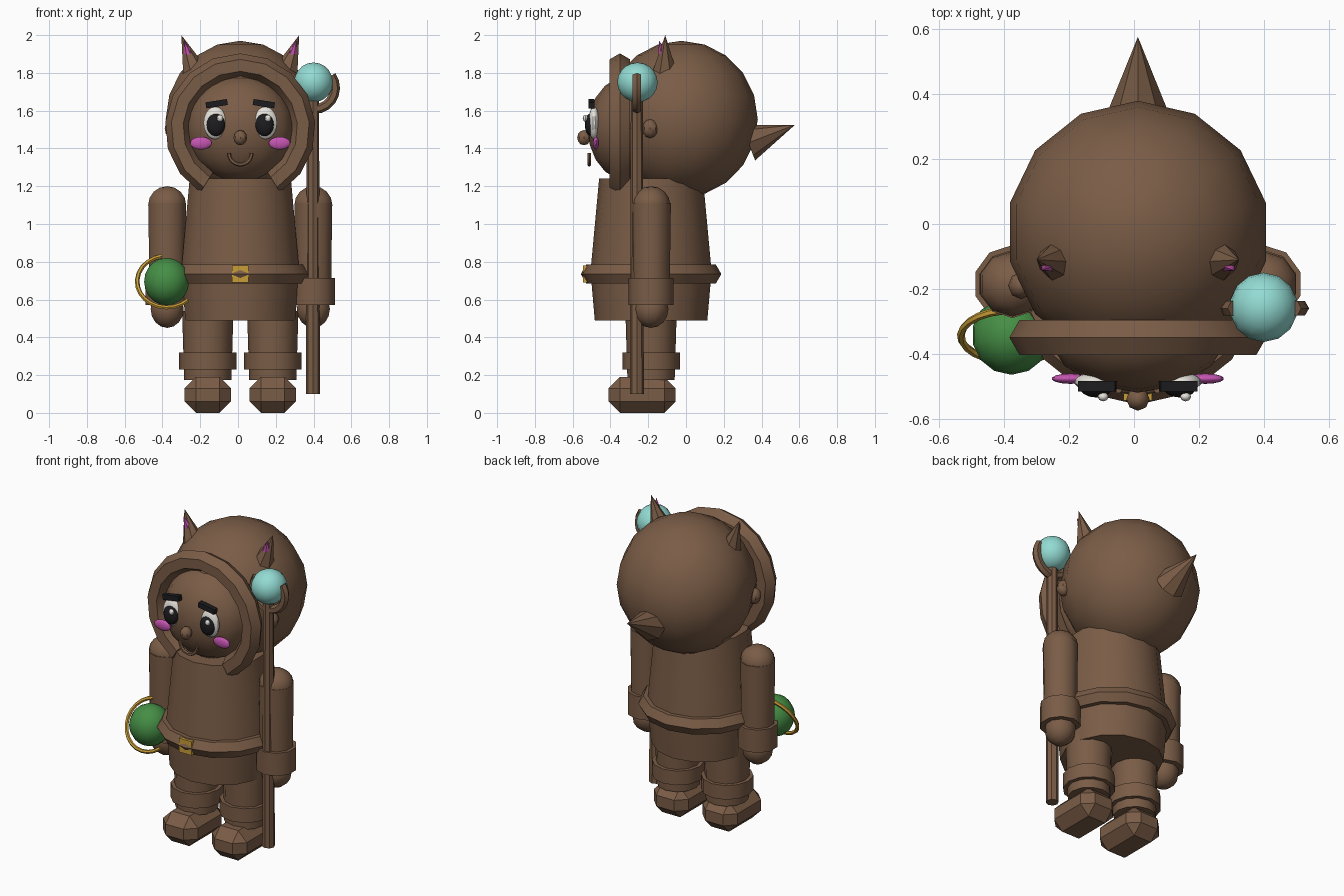
import bpy, bmesh, math
from mathutils import Vector, Matrix

if "Cube" in bpy.data.objects:
    bpy.data.objects.remove(bpy.data.objects["Cube"])

CX = 0.012   # body axis, the side props balance the rest
CY = -0.185  # depth of torso and legs


def material(name, color):
    m = bpy.data.materials.new(name)
    m.diffuse_color = (*color, 1)
    m.use_nodes = True
    m.node_tree.nodes["Principled BSDF"].inputs["Base Color"].default_value = m.diffuse_color
    return m


BROWN = material("brown", (0.195, 0.108, 0.062))
TEAL = material("teal", (0.29, 0.71, 0.65))
GREEN = material("green", (0.06, 0.27, 0.06))
GOLD = material("gold", (0.58, 0.34, 0.04))
PINK = material("pink", (0.56, 0.09, 0.44))
WHITE = material("white", (0.78, 0.75, 0.70))
BLACK = material("black", (0.012, 0.012, 0.014))


def finish(name, bm, mat, smooth=True):
    bmesh.ops.recalc_face_normals(bm, faces=bm.faces[:])
    bmesh.ops.translate(bm, verts=bm.verts[:], vec=(CX, 0, 0))
    mesh = bpy.data.meshes.new(name)
    bm.to_mesh(mesh)
    bm.free()
    mesh.materials.append(mat)
    obj = bpy.data.objects.new(name, mesh)
    bpy.context.collection.objects.link(obj)
    if smooth:
        bpy.ops.object.select_all(action='DESELECT')
        obj.select_set(True)
        bpy.context.view_layer.objects.active = obj
        bpy.ops.object.shade_smooth_by_angle(angle=math.radians(40))
    return obj


def ball(name, center, radii, mat=BROWN, segs=14, rings=10):
    bm = bmesh.new()
    bmesh.ops.create_uvsphere(bm, u_segments=segs, v_segments=rings, radius=1)
    bmesh.ops.transform(bm, verts=bm.verts[:],
                        matrix=Matrix.Translation(center) @ Matrix.Diagonal((*radii, 1)))
    return finish(name, bm, mat)


def cone(name, base, tip, r0, r1, mat=BROWN, segs=14):
    """Capped cone or tube running from base to tip."""
    base, tip = Vector(base), Vector(tip)
    axis = tip - base
    bm = bmesh.new()
    bmesh.ops.create_cone(bm, cap_ends=True, segments=segs, radius1=r0, radius2=r1,
                          depth=axis.length)
    if r1 == 0:
        bmesh.ops.remove_doubles(bm, verts=bm.verts[:], dist=1e-5)
    turn = axis.to_track_quat('Z', 'Y').to_matrix().to_4x4()
    bmesh.ops.transform(bm, verts=bm.verts[:],
                        matrix=Matrix.Translation((base + tip) / 2) @ turn)
    return finish(name, bm, mat)


def box(name, center, size, mat, tilt=0, bevel=0):
    bm = bmesh.new()
    bmesh.ops.create_cube(bm, size=1)
    bmesh.ops.scale(bm, verts=bm.verts[:], vec=size)
    if bevel:
        bmesh.ops.bevel(bm, geom=bm.edges[:], offset=bevel, segments=1, affect='EDGES')
    bmesh.ops.transform(bm, verts=bm.verts[:],
                        matrix=Matrix.Translation(center) @ Matrix.Rotation(tilt, 4, 'Y'))
    return finish(name, bm, mat, smooth=False)


def ring(name, center, major, minor, start, end, mat=BROWN, segs=14, sides=6, tilt=0):
    """Torus arc facing the front, angles in degrees, tipped back by tilt."""
    bm = bmesh.new()
    closed = end - start >= 360
    loops = []
    for i in range(segs if closed else segs + 1):
        a = math.radians(start + (end - start) * i / segs)
        loop = []
        for j in range(sides):
            b = 2 * math.pi * j / sides
            r = major + minor * math.cos(b)
            loop.append(bm.verts.new((r * math.cos(a), minor * math.sin(b), r * math.sin(a))))
        loops.append(loop)
    for i in range(segs):
        p, q = loops[i], loops[(i + 1) % len(loops)]
        for j in range(sides):
            k = (j + 1) % sides
            bm.faces.new((p[j], p[k], q[k], q[j]))
    if not closed:
        bm.faces.new(loops[0])
        bm.faces.new(loops[-1])
    bmesh.ops.transform(bm, verts=bm.verts[:], matrix=Matrix.Translation(center)
                        @ Matrix.Rotation(math.radians(tilt), 4, 'X'))
    return finish(name, bm, mat)


# torso, skirt, belt and buckle
cone("torso", (0, CY, 0.70), (0, CY, 1.24), 0.325, 0.275)
cone("skirt", (0, CY, 0.49), (0, CY, 0.72), 0.298, 0.318)
ring("belt", (0, CY, 0.735), 0.315, 0.057, 90, 450, tilt=90)
box("buckle", (0, -0.525, 0.735), (0.088, 0.04, 0.088), GOLD)

# head, face, hood rim and back spike
ball("head", (0, -0.025, 1.555), (0.405, 0.405, 0.415))
ball("face", (0, -0.30, 1.505), (0.29, 0.22, 0.28))
ring("hood_rim", (0, -0.35, 1.505), 0.335, 0.063, -58, 238)
cone("back_spike", (0, 0.33, 1.43), (0, 0.577, 1.525), 0.1, 0, segs=8)
ball("nose", (0, -0.54, 1.457), (0.036, 0.036, 0.04), segs=8, rings=6)
ring("mouth", (0, -0.512, 1.375), 0.06, 0.011, 180, 360, segs=10)

for s, side in ((-1, "left"), (1, "right")):
    # facial features
    ball(side + "_eye", (s * 0.133, -0.487, 1.535), (0.063, 0.03, 0.087), WHITE)
    ball(side + "_pupil", (s * 0.129, -0.505, 1.525), (0.05, 0.03, 0.06), BLACK)
    ball(side + "_eye_glint", (s * 0.127 + 0.02, -0.533, 1.56), (0.017, 0.014, 0.018),
         WHITE, 8, 6)
    box(side + "_brow", (s * 0.125, -0.50, 1.637), (0.115, 0.032, 0.032), BLACK,
        tilt=s * math.radians(9))
    ball(side + "_cheek", (s * 0.208, -0.477, 1.428), (0.058, 0.016, 0.034), PINK)

    # pointed ears with inner patch, and side knobs
    cone(side + "_ear", (s * 0.228, -0.115, 1.765), (s * 0.312, -0.11, 2.0), 0.082, 0, segs=7)
    cone(side + "_inner_ear", (s * 0.265, -0.112, 1.86), (s * 0.297, -0.143, 1.972),
         0.04, 0, PINK, segs=7)
    ball(side + "_knob", (s * 0.36, -0.19, 1.505), (0.04, 0.042, 0.05), segs=8, rings=6)

    # arms
    ball(side + "_shoulder", (s * 0.387, CY, 1.10), (0.106, 0.102, 0.10), segs=10, rings=8)
    cone(side + "_arm", (s * 0.387, CY, 0.60), (s * 0.387, CY, 1.11), 0.098, 0.105, segs=10)
    cone(side + "_cuff", (s * 0.387, CY, 0.57), (s * 0.387, CY, 0.715), 0.12, 0.12, segs=10)
    ball(side + "_hand", (s * 0.387, CY, 0.55), (0.092, 0.092, 0.10), segs=10, rings=8)

    # legs
    cone(side + "_leg", (s * 0.172, CY, 0.175), (s * 0.172, CY, 0.54), 0.125, 0.136, segs=12)
    cone(side + "_leg_cuff", (s * 0.172, CY, 0.23), (s * 0.172, CY, 0.32), 0.152, 0.152, segs=12)
    box(side + "_foot", (s * 0.172, -0.232, 0.095), (0.245, 0.355, 0.19), BROWN, bevel=0.06)

# staff with gem and cradle
cone("staff", (0.385, -0.26, 0.10), (0.385, -0.26, 1.70), 0.037, 0.032, segs=8)
ball("staff_gem", (0.388, -0.257, 1.75), (0.105, 0.107, 0.105), TEAL)
ring("gem_cradle", (0.39, -0.26, 1.72), 0.112, 0.026, -215, 35)

# orb with its tilted gold band
ball("orb", (-0.39, -0.343, 0.695), (0.122, 0.122, 0.126), GREEN)
ring("orb_band", (-0.388, -0.345, 0.695), 0.158, 0.012, 100, 314, GOLD, tilt=-30)
